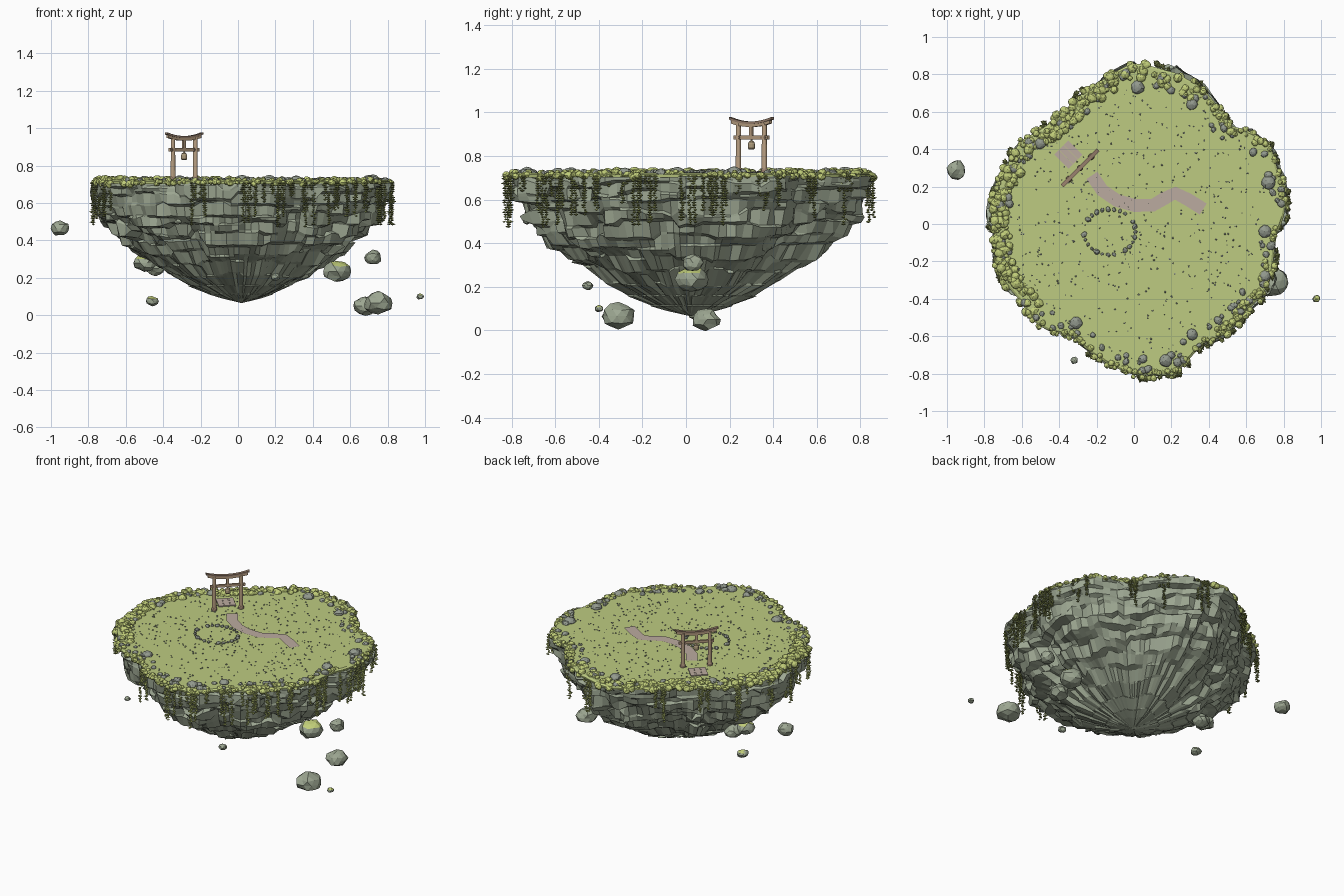
import bpy, bmesh, math, random
from mathutils import Vector, Matrix

random.seed(7)
rnd = random.uniform
cube = bpy.data.objects.get("Cube")
if cube:
    bpy.data.objects.remove(cube, do_unlink=True)


def material(name, r, g, b):
    m = bpy.data.materials.new(name)
    m.use_nodes = True
    m.diffuse_color = (r, g, b, 1)
    m.node_tree.nodes["Principled BSDF"].inputs["Base Color"].default_value = (r, g, b, 1)
    return m


GRASS = material("grass green", .51, .60, .22)
BUSH = material("bush green", .53, .61, .19)
VINE = material("vine olive", .31, .36, .11)
CLIFF = material("cliff grey green", .34, .39, .29)
STONE = material("stone grey", .29, .32, .27)
PATH = material("path pink grey", .50, .41, .35)
WOOD = material("gate wood", .50, .36, .23)
DARK = material("dark wood", .32, .22, .155)
BRONZE = material("bell bronze", .42, .33, .20)


class Part:
    """Collects vertices and faces, then becomes one object."""

    def __init__(self):
        self.v, self.f = [], []

    def add(self, verts, faces):
        n = len(self.v)
        self.v += [tuple(p) for p in verts]
        self.f += [[i + n for i in f] for f in faces]

    def build(self, name, *mats, rule=None):
        me = bpy.data.meshes.new(name)
        me.from_pydata(self.v, [], self.f)
        for m in mats:
            me.materials.append(m)
        if rule:
            for p in me.polygons:
                p.material_index = rule(p)
        ob = bpy.data.objects.new(name, me)
        bpy.context.collection.objects.link(ob)


def template(op, **kw):
    bm = bmesh.new()
    op(bm, **kw)
    bm.verts.index_update()
    data = [v.co.copy() for v in bm.verts], [[v.index for v in f.verts] for f in bm.faces]
    bm.free()
    return data


BALL = template(bmesh.ops.create_icosphere, subdivisions=2, radius=1)
NUGGET = template(bmesh.ops.create_icosphere, subdivisions=1, radius=1)
BOX = template(bmesh.ops.create_cube, size=1)
LEAF = ([Vector(p) for p in ((1, 0, 0), (0, 1, 0), (-1, 0, 0), (0, -1, 0), (0, 0, 1), (0, 0, -1))],
        [(i, (i + 1) % 4, 4) for i in range(4)] + [((i + 1) % 4, i, 5) for i in range(4)])


def blob(part, shape, center, size, jitter):
    """Randomly turned, roughened copy of a template."""
    turn = Matrix.Rotation(rnd(0, math.tau), 3, 'Z')
    size = Vector(size)
    part.add([Vector(center) + turn @ (p * rnd(1 - jitter, 1 + jitter) * size) for p in shape[0]], shape[1])


def box(part, mat, center, size):
    part.add([mat @ (Vector(center) + p * Vector(size)) for p in BOX[0]], BOX[1])


def lathe(part, mat, x, profile, sides=12):
    """Closed turned shape from (radius, z) pairs, bottom to top."""
    verts = [mat @ Vector((x + r * math.cos(math.tau * i / sides), r * math.sin(math.tau * i / sides), z))
             for r, z in profile for i in range(sides)]
    faces = [(k * sides + i, k * sides + (i + 1) % sides, (k + 1) * sides + (i + 1) % sides, (k + 1) * sides + i)
             for k in range(len(profile) - 1) for i in range(sides)]
    top = (len(profile) - 1) * sides
    part.add(verts, faces + [list(range(sides))[::-1], list(range(top, top + sides))])


def interp(table, x):
    for (a, u), (b, w) in zip(table, table[1:]):
        if x <= b:
            return u + (w - u) * (x - a) / (b - a)
    return table[-1][1]


# Island outline (radius every 15 degrees) and cliff profile (height, radius share)
RADII = (.79, .83, .84, .75, .79, .85, .85, .79, .70, .72, .75, .76, .76, .76, .75, .74,
         .70, .73, .82, .82, .75, .76, .79, .77, .78)
OUTLINE = [(15 * i, r) for i, r in enumerate(RADII)]
PROFILE = [(.065, 0), (.09, .13), (.13, .26), (.2, .42), (.27, .55), (.34, .67),
           (.42, .79), (.5, .88), (.58, .95), (.66, .99), (.72, 1)]
TOP = .722


def outline(deg):
    return interp(OUTLINE, deg % 360) + .01 * math.sin(math.radians(deg * 13))


def rim(deg, offset, z):
    a, r = math.radians(deg), outline(deg) + offset
    return Vector((r * math.cos(a), r * math.sin(a), z))


# Cliff: slanting strata of irregular blocks above, broken ridges running to a point below
N = 120


def held(amp, longest):
    out = []
    while len(out) < N:
        out += [rnd(-amp, amp)] * random.randint(1, longest)
    return out[:N]


edges = [.715, .685, .64, .595, .545, .49, .44, .39, .335, .28, .22, .16, .115, .09]
ridge = held(.10, 3)
buttress = held(.04, 9)
shift = [[0] * N] + [held(.02, 7) for e in edges[1:-3]] + [[0] * N] * 3
cliff = Part()
for k in range(len(edges) - 1):
    block = held(.062, 6)
    middle = interp(PROFILE, (edges[k] + edges[k + 1]) / 2)
    for e in (k, k + 1):
        step = min(.6, max(0, edges[e] - .15) * 2)
        share = (1 - step) * interp(PROFILE, edges[e]) + step * middle
        depth = 1 - share
        lip = (.009 if e == k else -.003) * min(1, edges[e] * 3)
        for i in range(N):
            a = math.tau * i / N
            rough = (block[i] + rnd(-.025, .025)) * (.5 + .5 * share) + buttress[i]
            r = outline(360 * i / N) * share * (1 + rough * min(1, .4 + depth * 5) + ridge[i] * min(1, depth * 1.5))
            cliff.v.append((r * math.cos(a) + .02 * depth, r * math.sin(a) + .02 * depth,
                            edges[e] + shift[e][i] + rnd(-.004, .004) * share - lip))
rows = 2 * (len(edges) - 1)
for k in range(rows - 1):
    for i in range(N):
        j = (i + 1) % N
        cliff.f.append((k * N + i, (k + 1) * N + i, (k + 1) * N + j, k * N + j))
cliff.v.append((.02, .02, .065))
cliff.f += [((rows - 1) * N + i, rows * N, (rows - 1) * N + (i + 1) % N) for i in range(N)]
cliff.build("cliff", CLIFF)

# Grass top with a short lip over the cliff
grass = Part()
for offset, z in ((-.014, TOP), (-.002, TOP - .008), (-.004, TOP - .02)):
    grass.v += [tuple(rim(360 * i / N, offset, z)) for i in range(N)]
grass.f = [(k * N + i, (k + 1) * N + i, (k + 1) * N + (i + 1) % N, k * N + (i + 1) % N)
           for k in range(2) for i in range(N)] + [(i, (i + 1) % N, 3 * N) for i in range(N)]
grass.v.append((0, 0, TOP))
grass.build("grass_top", GRASS)

# Bushes and stones on the rim: start, end, bushes, stones, bush band depth, largest bush
bushes, stones = Part(), Part()
for a, b, nb, ns, band, big in ((97, 135, 115, 8, .09, .028), (135, 222, 185, 20, .085, .028),
                                (222, 262, 34, 14, .025, .018), (262, 308, 44, 16, .025, .018),
                                (308, 345, 75, 14, .05, .021), (345, 390, 26, 12, .025, .019),
                                (390, 425, 44, 10, .05, .021), (425, 457, 36, 9, .09, .026)):
    for i in range(nb):
        r, off = rnd(.012, big), rnd(-band, .012)
        blob(bushes, BALL, rim(rnd(a, b), off, TOP - (.002 if off < -.01 else .014) + rnd(-.008, .008)),
             (r, r, r * .85), .1)
    for i in range(ns):
        r = rnd(.01, .026)
        blob(stones, BALL, rim(rnd(a, b), rnd(-.1, -.01), TOP), (r, r * rnd(.75, 1), r * .75), .08)
for x, y, r in ((.72, .22, .038), (.7, -.04, .035), (.7, -.28, .03), (.02, .73, .036), (.31, .64, .03),
                (-.31, -.53, .033), (.17, -.73, .035), (.31, -.59, .03), (-.5, .43, .03)):
    blob(stones, BALL, (x, y, TOP + .003), (r, r, r * .7), .08)
bushes.build("rim_bushes", BUSH)
stones.build("rim_stones", STONE)

# Vines: clusters of leafy strands hanging from the rim
vines = Part()
for deg in (0, 7, 15, 27, 48, 64, 80, 114, 135, 152, 166, 180, 192, 204, 254, 275, 283, 289, 300,
            310, 320, 331, 341, 346):
    for s in range(5):
        turn, off, length = deg + rnd(-3.5, 3.5), rnd(-.002, .02), rnd(.05, .25)
        z = TOP - .015
        while z > TOP - length:
            p = rim(turn, off, z) + Vector((rnd(-.006, .006), rnd(-.006, .006), 0))
            blob(vines, LEAF, p, (.014, .009, .006), .25)
            z -= .011
vines.build("hanging_vines", VINE)

# Pebbles scattered on the grass, and the stone ring
pebbles = Part()
for i in range(560):
    p = rim(rnd(0, 360), 0, 0) * math.sqrt(rnd(.005, .82))
    r = rnd(.003, .0062)
    blob(pebbles, NUGGET, (p.x, p.y, TOP + .001), (r, r, r * .8), .1)
pebbles.build("pebbles", STONE)
ring = Part()
for i in range(27):
    a, r = math.tau * i / 27, rnd(.009, .018)
    if i not in (3, 12, 13, 22):
        blob(ring, BALL, (-.13 + .138 * math.cos(a), -.043 + .122 * math.sin(a), TOP + .004), (r, r * .8, r * .7), .1)
ring.build("stone_ring", STONE)

# Winding path
path = Part()
way = [Vector(p) for p in ((-.225, .26), (-.17, .18), (-.09, .125), (0, .1), (.1, .1), (.16, .135),
                           (.22, .165), (.29, .13), (.37, .08))]
for i, p in enumerate(way):
    t = (way[min(i + 1, len(way) - 1)] - way[max(i - 1, 0)]).normalized() * .035
    path.v += [(p.x - t.y, p.y + t.x, TOP + .004), (p.x + t.y, p.y - t.x, TOP + .004)]
path.f = [(2 * i, 2 * i + 1, 2 * i + 3, 2 * i + 2) for i in range(len(way) - 1)]
path.build("path", PATH)

# Gate, turned 45 degrees
M = Matrix.Translation((-.288, .30, TOP)) @ Matrix.Rotation(math.radians(45), 4, 'Z')
posts, shoes, beams, roof, bell, steps = (Part() for i in range(6))
for x in (-.084, .084):
    lathe(posts, M, x, ((.0135, 0), (.0115, .228)))
    lathe(shoes, M, x, ((.017, -.005), (.017, .014), (.0135, .02)))
    box(shoes, M, (x, 0, .163), (.034, .02, .008))
box(beams, M, (0, 0, .163), (.22, .014, .017))
box(beams, M, (0, 0, .193), (.018, .012, .045))


def curved_beam(part, half, z, height, depth, rise, steps=10):
    verts = []
    for i in range(steps + 1):
        x = half * (2 * i / steps - 1)
        base = z + rise * (x / half) ** 2
        verts += [M @ Vector((x, y, base + h)) for y, h in
                  ((-depth, 0), (depth, 0), (depth, height), (-depth, height))]
    faces = [(4 * i + j, 4 * i + (j + 1) % 4, 4 * i + 4 + (j + 1) % 4, 4 * i + 4 + j)
             for i in range(steps) for j in range(4)]
    part.add(verts, [f[::-1] for f in faces] + [(0, 1, 2, 3), tuple(4 * steps + j for j in (3, 2, 1, 0))])


curved_beam(beams, .125, .211, .014, .008, .016)
curved_beam(roof, .136, .225, .011, .01, .02)
lathe(bell, M, 0, ((.012, .108), (.017, .114), (.017, .132), (.013, .143), (.005, .148), (.003, .16)))

# Paved steps behind the gate
for i in (-1, 0, 1):
    for j in (-1, 0, 1):
        box(steps, M, (.006 + i * .036, .095 + j * .036, .003), (.035, .035, .008))
posts.build("gate_posts", WOOD)
shoes.build("gate_post_feet", DARK)
beams.build("gate_beams", WOOD)
roof.build("gate_top_beam", DARK)
bell.build("gate_bell", BRONZE)
steps.build("paved_steps", PATH)

# Floating rocks around the underside: x, y, z, radius, mossy
for x, y, z, r, mossy in ((-.95, .29, .465, .054, 0), (.75, -.31, .065, .08, 0), (.68, .09, .05, .066, 0),
                          (.975, -.4, .1, .021, 1), (.72, .03, .31, .05, 0), (.53, .03, .235, .078, 1),
                          (-.46, .045, .075, .036, 1), (-.5, .08, .28, .06, 1), (-.44, .12, .25, .055, 0),
                          (.2, -.45, .205, .027, 0), (-.32, -.73, .5, .02, 0)):
    rock = Part()
    blob(rock, BALL, (x, y, z), (r, r * .92, r * .74), .13)
    rock.build("floating_rock", CLIFF, BUSH, rule=lambda p: int(mossy and p.normal.z > .75))
